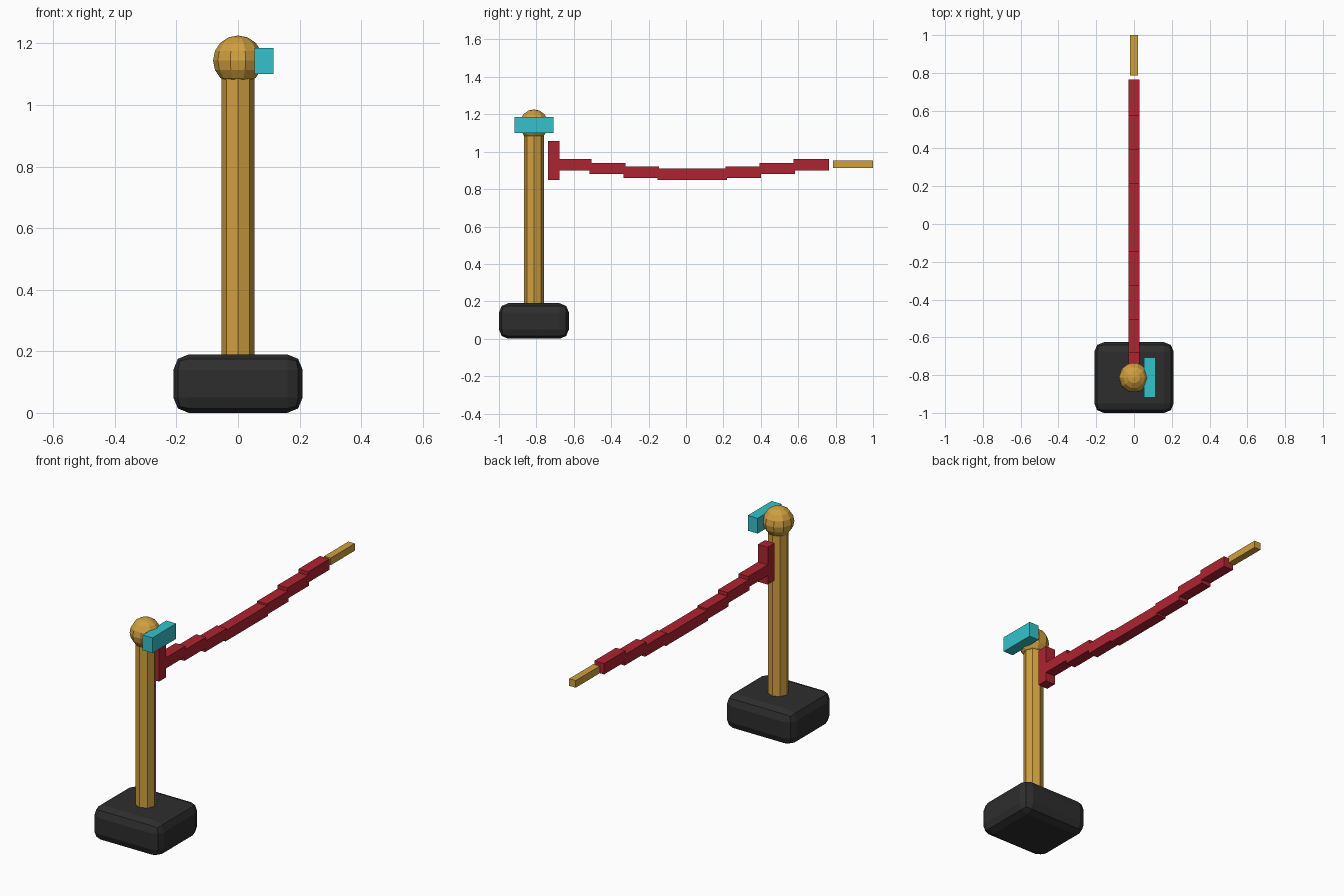
import bpy
import bmesh
import math
from mathutils import Matrix, Vector

cube = bpy.data.objects.get("Cube")
if cube:
    bpy.data.objects.remove(cube, do_unlink=True)

POST_Y = -0.813


def material(name, rgb):
    mat = bpy.data.materials.new(name)
    mat.use_nodes = True
    mat.diffuse_color = (*rgb, 1)
    mat.node_tree.nodes["Principled BSDF"].inputs["Base Color"].default_value = (*rgb, 1)
    return mat


gold = material("gold", (0.63, 0.35, 0.05))
red = material("rope red", (0.42, 0.017, 0.03))
cyan = material("cyan", (0.035, 0.54, 0.60))
black = material("charcoal", (0.027, 0.027, 0.027))


def finish(name, bm, mat):
    mesh = bpy.data.meshes.new(name)
    bm.to_mesh(mesh)
    bm.free()
    mesh.materials.append(mat)
    obj = bpy.data.objects.new(name, mesh)
    bpy.context.collection.objects.link(obj)
    return obj


def box(name, low, high, mat):
    low, high = Vector(low), Vector(high)
    bm = bmesh.new()
    place = Matrix.Translation((low + high) / 2) @ Matrix.Diagonal((*(high - low), 1))
    bmesh.ops.create_cube(bm, size=1, matrix=place)
    return finish(name, bm, mat)


# Heavy rounded foot
base = box("base", (-0.21, -1.0, 0), (0.21, -0.626, 0.19), black)
bevel = base.modifiers.new("rounded edges", "BEVEL")
bevel.width = 0.05
bevel.segments = 2

# Octagonal post
bm = bmesh.new()
bmesh.ops.create_cone(bm, cap_ends=True, segments=8, radius1=0.053, radius2=0.053,
                      depth=0.96, matrix=Matrix.Translation((0, POST_Y, 0.62)))
finish("post", bm, gold)

# Faceted ball on top, with a ridge facing the front
bm = bmesh.new()
bmesh.ops.create_uvsphere(bm, u_segments=10, v_segments=8, radius=0.081,
                          matrix=Matrix.Translation((0, POST_Y, 1.145))
                          @ Matrix.Rotation(math.pi / 2, 4, "Z"))
finish("ball_finial", bm, gold)

# Small block beside the ball
box("side_block", (0.054, -0.918, 1.10), (0.115, -0.708, 1.185), cyan)

# Rope bracket next to the post
box("rope_bracket", (-0.03, -0.738, 0.85), (0.03, -0.677, 1.058), red)

# Sagging rope of stepped blocks, symmetric about its middle
heights = [0.93, 0.91, 0.89, 0.88]
pitch = 0.1815
for i, z in enumerate(heights + heights[::-1]):
    y = 0.034 + (i - 3.5) * pitch
    half = 0.095
    box(f"rope_segment_{i + 1}", (-0.03, y - half, z - 0.03), (0.03, y + half, z + 0.03), red)

# Loose end bar
box("end_bar", (-0.02, 0.787, 0.913), (0.02, 1.0, 0.953), gold)
